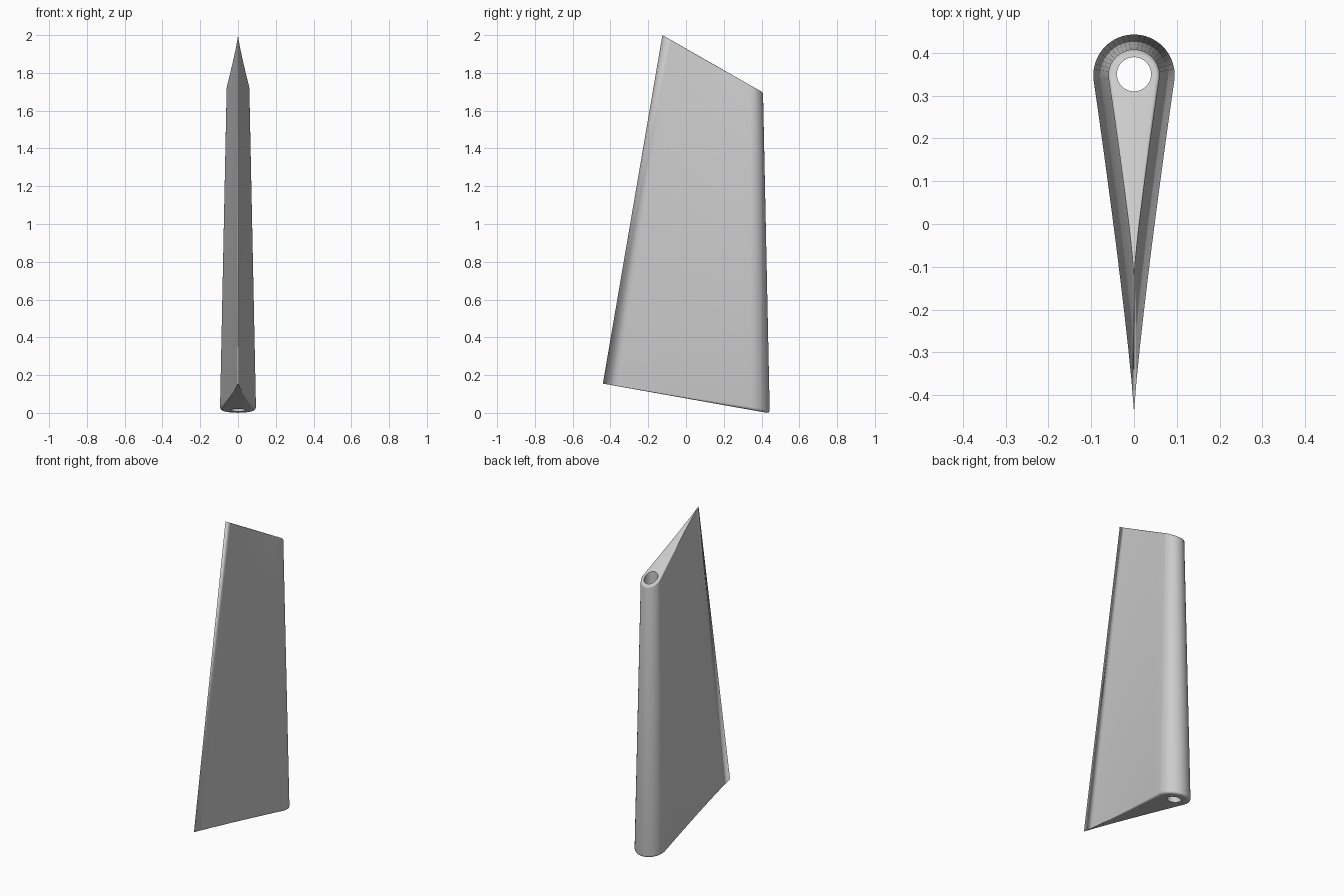
import bpy, bmesh, math

cube = bpy.data.objects.get("Cube")
if cube:
    bpy.data.objects.remove(cube, do_unlink=True)

NOSE_Y = 0.348   # axis of the rounded edge and the shaft hole
FLANK = 10       # steps along each flank
ARC = 24         # steps around the rounded edge


def teardrop(radius, tip):
    """Teardrop outline as (x, y, t): t is 0 at the sharp tip, 1 at the round edge."""
    a = math.radians(8)
    jx, jy = radius * math.cos(a), NOSE_Y - radius * math.sin(a)
    right = []
    for i in range(1, FLANK):
        t = i / FLANK
        right.append((jx * t ** 1.18, tip + (jy - tip) * t, t))
    arc = []
    for i in range(ARC + 1):
        b = -a + (math.pi + 2 * a) * i / ARC
        arc.append((radius * math.cos(b), NOSE_Y + radius * math.sin(b), 1))
    left = [(-x, y, t) for x, y, t in reversed(right)]
    return [(0, tip, 0)] + right + arc + left


def end_rings(radius, tip, tip_z, slope, round_over, side):
    """Rings of one sloped end, from the flat face outwards; the rounding fades at the tip."""
    rings = []
    for k in range(5):
        b = math.pi / 2 * k / 4
        inset = round_over * (1 - math.sin(b))
        drop = round_over * (1 - math.cos(b))
        rings.append([(x, y, tip_z + slope * (y - tip) - side * drop * t)
                      for x, y, t in teardrop(radius - inset, tip)])
    return rings


# Blade: loft between the sloped bottom and the sloped top
bottom = end_rings(0.095, -0.44, 0.155, -0.178, 0.016, -1)
top = end_rings(0.06, -0.125, 2.0, -0.57, 0.01, 1)
bm = bmesh.new()
rings = [[bm.verts.new(p) for p in ring] for ring in bottom + top[::-1]]
for low, high in zip(rings, rings[1:]):
    for i in range(len(low)):
        j = (i + 1) % len(low)
        bm.faces.new((low[i], low[j], high[j], high[i]))
bm.faces.new(rings[0][::-1])
bm.faces.new(rings[-1])
bmesh.ops.remove_doubles(bm, verts=bm.verts, dist=0.00001)
bmesh.ops.recalc_face_normals(bm, faces=bm.faces)
mesh = bpy.data.meshes.new("rudder_blade")
bm.to_mesh(mesh)
bm.free()
blade = bpy.data.objects.new("rudder_blade", mesh)
bpy.context.collection.objects.link(blade)

# Shaft hole through the full height
bpy.ops.mesh.primitive_cylinder_add(vertices=40, radius=0.04, depth=3, location=(0, NOSE_Y + 0.002, 1))
cutter = bpy.context.object
cutter.name = "shaft_hole_cutter"
cutter.hide_render = True
cut = blade.modifiers.new("shaft_hole", "BOOLEAN")
cut.operation = "DIFFERENCE"
cut.solver = "EXACT"
cut.object = cutter
bpy.ops.object.select_all(action="DESELECT")
blade.select_set(True)
bpy.context.view_layer.objects.active = blade
bpy.ops.object.modifier_apply(modifier=cut.name)
bpy.data.objects.remove(cutter, do_unlink=True)

# Plain grey finish
grey = bpy.data.materials.new("light_grey")
grey.use_nodes = True
colour = (0.6, 0.6, 0.6, 1)
grey.diffuse_color = colour
grey.node_tree.nodes["Principled BSDF"].inputs["Base Color"].default_value = colour
blade.data.materials.clear()
blade.data.materials.append(grey)
bpy.ops.object.shade_smooth_by_angle(angle=math.radians(30))
